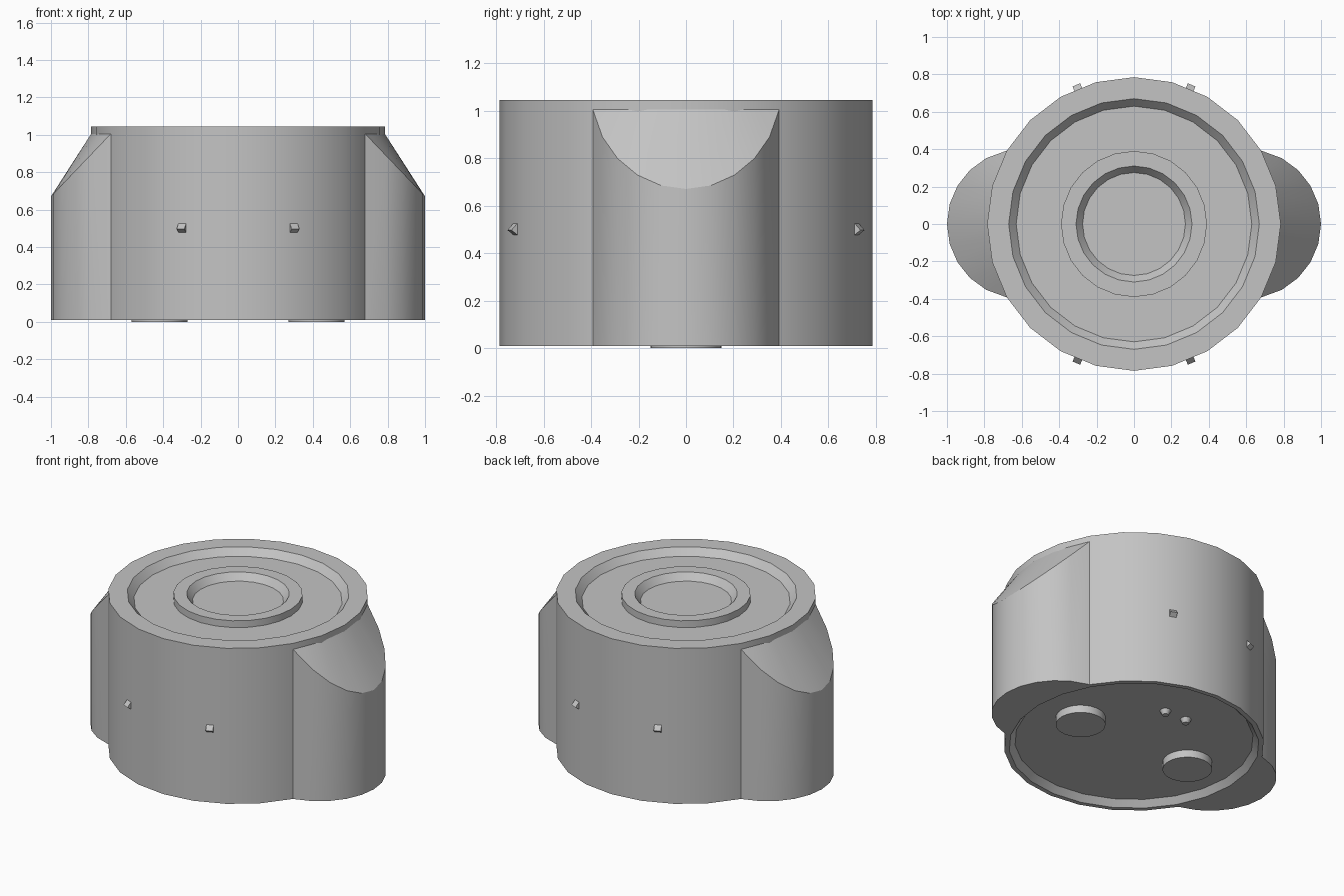
import bpy, bmesh, math
from math import sin, cos, radians, pi
from mathutils import Matrix, Vector

cube = bpy.data.objects.get("Cube")
if cube:
    bpy.data.objects.remove(cube, do_unlink=True)

SIDES = 24
RADIUS = 0.785
BASE = 0.01

grey = bpy.data.materials.new("plain_grey")
grey.use_nodes = True
colour = (0.55, 0.55, 0.55, 1)
grey.diffuse_color = colour
grey.node_tree.nodes["Principled BSDF"].inputs["Base Color"].default_value = colour


def finish(name, bm, smooth=True):
    bmesh.ops.remove_doubles(bm, verts=bm.verts, dist=0.0005)
    bmesh.ops.recalc_face_normals(bm, faces=bm.faces)
    mesh = bpy.data.meshes.new(name)
    bm.to_mesh(mesh)
    bm.free()
    mesh.materials.append(grey)
    obj = bpy.data.objects.new(name, mesh)
    bpy.context.collection.objects.link(obj)
    if smooth:
        bpy.ops.object.select_all(action='DESELECT')
        obj.select_set(True)
        bpy.context.view_layer.objects.active = obj
        bpy.ops.object.shade_smooth_by_angle(angle=radians(30))
    return obj


def lathe(name, profile, centre=(0, 0), sides=SIDES):
    bm = bmesh.new()
    verts = [bm.verts.new((r, 0, z)) for r, z in profile]
    edges = [bm.edges.new(pair) for pair in zip(verts, verts[1:])]
    bmesh.ops.spin(bm, geom=verts + edges, cent=(0, 0, 0), axis=(0, 0, 1),
                   angle=2 * pi, steps=sides, use_duplicate=False)
    bmesh.ops.translate(bm, verts=bm.verts, vec=(*centre, 0))
    return finish(name, bm)


# Round body with recessed base, top groove and raised centre ring
lathe("body", [(0, 0.05), (0.72, 0.05), (0.755, BASE), (RADIUS, BASE),
               (RADIUS, 1.045), (0.67, 1.045), (0.63, 1.0), (0.39, 1.0),
               (0.39, 1.045), (0.31, 1.045), (0.275, 1.0), (0, 1.0)])


def body_point(angle):
    # Point on the faceted body outline
    half = pi / SIDES
    r = RADIUS * cos(half) / cos(angle % (2 * half) - half)
    return r * cos(angle), r * sin(angle)


# Side lobes with sloped shoulders
def lobe(name, side):
    steps = 10
    rows = []
    bm = bmesh.new()
    for i in range(steps + 1):
        t = 1 - 2 * i / steps
        ix, iy = body_point(radians(30) * t)
        if i in (0, steps):
            ox, oy = ix, iy
        else:
            a = radians(77) * t
            ox, oy = 0.6 + 0.4 * cos(a), 0.4 * sin(a)
        rim = 1.005 - (ox - 0.68) * 1.045
        column = [(ix, iy, 1.005), (ox, oy, rim), (ox, oy, BASE), (ix, iy, BASE)]
        rows.append([bm.verts.new((side * x, y, z)) for x, y, z in column])
    for a, b in zip(rows, rows[1:]):
        for k in range(3):
            bm.faces.new((a[k], a[k + 1], b[k + 1], b[k]))
    bmesh.ops.dissolve_degenerate(bm, dist=0.0005, edges=bm.edges)
    return finish(name, bm)


for label, side in (("left", 1), ("right", -1)):
    lobe(label + "_lobe", side)
    # Round foot and small peg under the base
    lathe(label + "_foot", [(0, 0.05), (0.15, 0.05), (0.15, 0), (0, 0)],
          (side * 0.42, 0))
    lathe(label + "_peg", [(0, 0.05), (0.034, 0.05), (0.02, 0.02), (0, 0.02)],
          (side * 0.08, 0.39), 12)

    # Wedge-shaped catches on the front and back walls
    for end, facing in (("front", -1), ("back", 1)):
        bm = bmesh.new()
        ends = []
        for w in (-0.022, 0.022):
            ends.append([bm.verts.new((r, w, z)) for r, z in
                         ((0.765, 0.54), (0.805, 0.497), (0.765, 0.468))])
        bm.faces.new(ends[0])
        bm.faces.new(ends[1])
        for k in range(3):
            n = (k + 1) % 3
            bm.faces.new((ends[0][k], ends[0][n], ends[1][n], ends[1][k]))
        turn = math.atan2(facing * sin(radians(67.5)), side * cos(radians(67.5)))
        bm.transform(Matrix.Rotation(turn, 4, 'Z'))
        finish(end + "_" + label + "_catch", bm, smooth=False)
